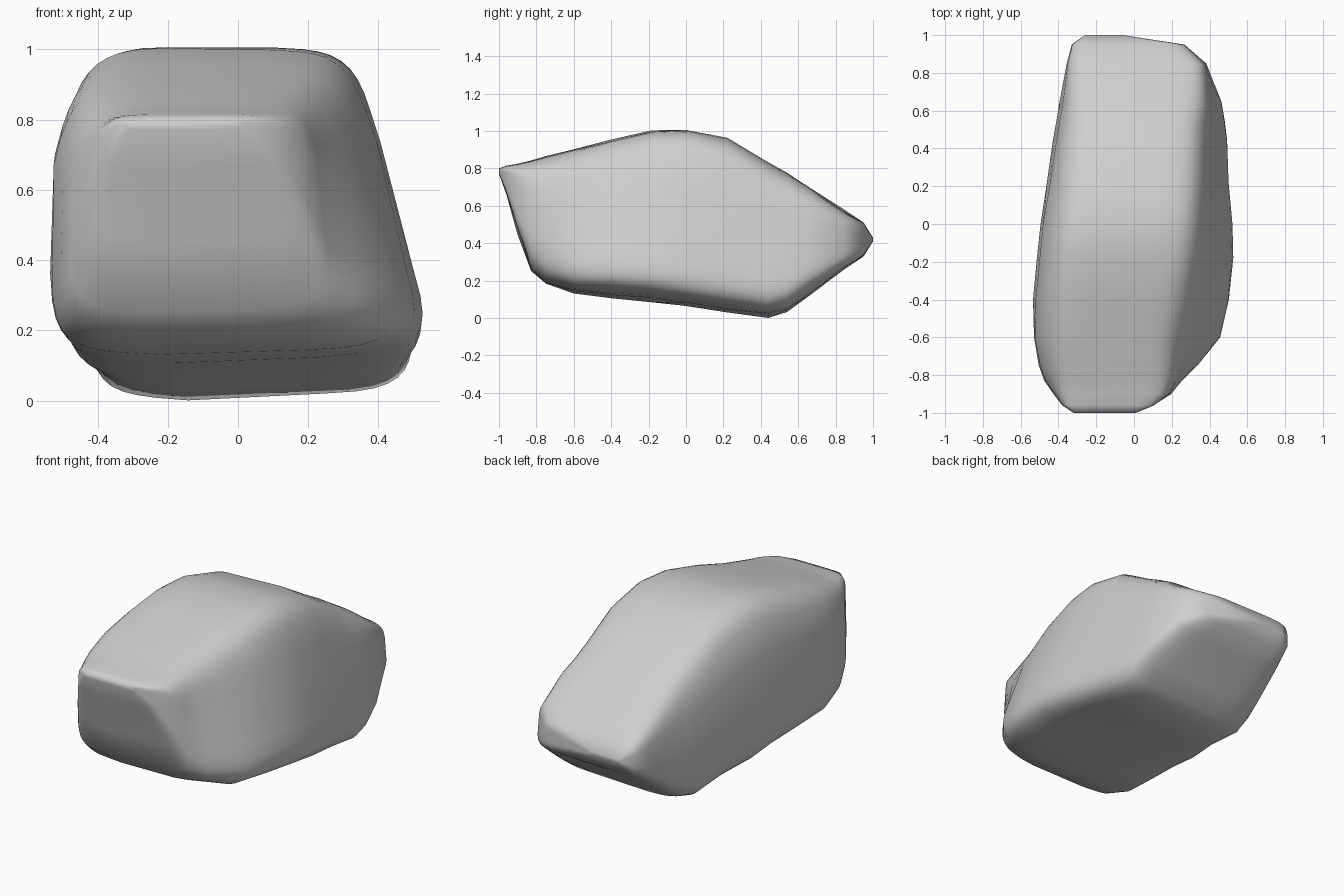
import bpy, bmesh, math
from mathutils import Vector, noise

if "Cube" in bpy.data.objects:
    bpy.data.objects.remove(bpy.data.objects["Cube"], do_unlink=True)

stone = bpy.data.materials.new("grey stone")
stone.use_nodes = True
grey = (0.62, 0.62, 0.62, 1)
stone.diffuse_color = grey
stone.node_tree.nodes["Principled BSDF"].inputs["Base Color"].default_value = grey

# Slices from front to back: y, bottom z, top z, left edge x, right edge x at top and at bottom
SLICES = [
    (-1, .77, .80, -.32, .01, .01),
    (-.96, .66, .815, -.38, .11, .10),
    (-.9, .45, .83, -.43, .19, .20),
    (-.83, .25, .845, -.48, .21, .27),
    (-.75, .18, .865, -.51, .22, .37),
    (-.6, .13, .905, -.535, .24, .51),
    (-.4, .11, .955, -.535, .28, .56),
    (-.18, .085, 1.005, -.52, .32, .58),
    (0, .06, 1.01, -.5, .34, .57),
    (.22, .03, .96, -.46, .35, .54),
    (.44, 0, .835, -.43, .36, .53),
    (.54, .03, .775, -.41, .36, .52),
    (.65, .11, .705, -.39, .37, .5),
    (.85, .26, .575, -.36, .37, .39),
    (.95, .33, .51, -.33, .26, .27),
    (1, .41, .43, -.26, -.06, -.06),
]
SIDES = 40
ROUND = 0.36


def soft(value):
    return math.copysign(abs(value) ** ROUND, value)


def outline(y, low, high, left, right_top, right_low):
    """Rounded four-sided slice with a leaning right wall and a tilted base."""
    points = []
    for i in range(SIDES):
        angle = math.tau * (i + 0.5) / SIDES
        across = (soft(math.cos(angle)) + 1) / 2
        up = (soft(math.sin(angle)) + 1) / 2
        right = right_low + (right_top - right_low) * up
        start = left + 0.18 * max(0, up - 0.6) * (high - low)
        lift = 0.06 * max(0, across - 0.4) * (1 - up) * (high - low)
        points.append(Vector((start + (right - start) * across, y, low + (high - low) * up + lift)))
    return points


# Boulder body: skin the slices and close both ends
bm = bmesh.new()
rings = [[bm.verts.new(p) for p in outline(*row)] for row in SLICES]
for a, b in zip(rings, rings[1:]):
    for i in range(SIDES):
        j = (i + 1) % SIDES
        bm.faces.new((a[i], a[j], b[j], b[i]))
bm.faces.new(rings[0])
bm.faces.new(rings[-1])
bmesh.ops.recalc_face_normals(bm, faces=bm.faces)

# Gentle worn bumps on the walls, leaving the two tips in place
bm.normal_update()
for ring in rings[2:-2]:
    for v in ring:
        v.co += v.normal * 0.01 * (noise.noise(v.co * 4) - 0.2)

mesh = bpy.data.meshes.new("boulder")
bm.to_mesh(mesh)
bm.free()
mesh.materials.append(stone)
mesh.shade_smooth()
boulder = bpy.data.objects.new("boulder", mesh)
bpy.context.collection.objects.link(boulder)
